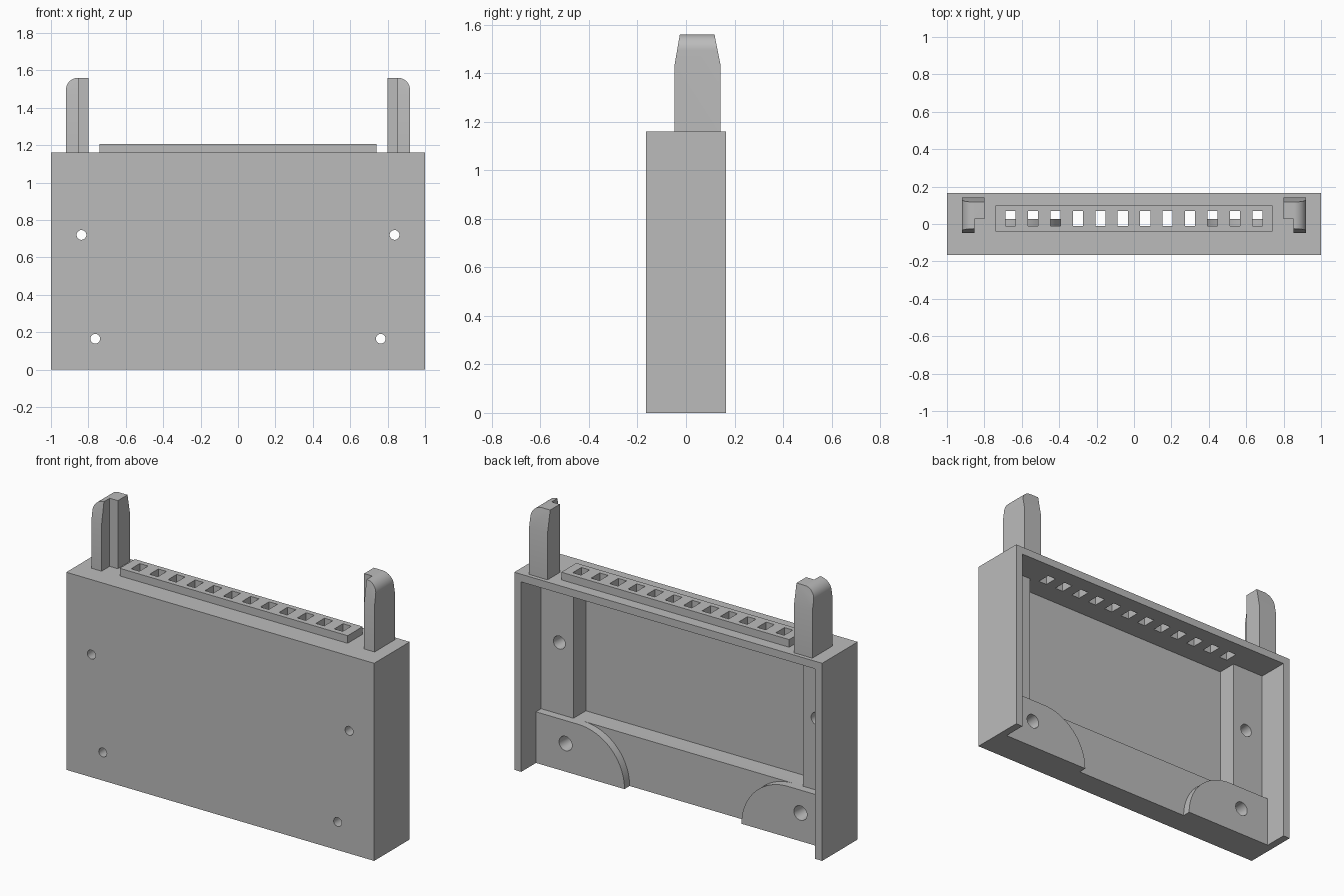
import bpy, bmesh, math
from mathutils import Vector

cube = bpy.data.objects.get("Cube")
if cube:
    bpy.data.objects.remove(cube, do_unlink=True)

grey = bpy.data.materials.new("plain grey")
grey.use_nodes = True
grey.diffuse_color = (0.5, 0.5, 0.5, 1)
grey.node_tree.nodes["Principled BSDF"].inputs["Base Color"].default_value = grey.diffuse_color


def finish(name, bm):
    bmesh.ops.recalc_face_normals(bm, faces=bm.faces)
    mesh = bpy.data.meshes.new(name)
    bm.to_mesh(mesh)
    bm.free()
    mesh.materials.append(grey)
    obj = bpy.data.objects.new(name, mesh)
    bpy.context.collection.objects.link(obj)
    return obj


def prism(name, points, start, end, axis="Y"):
    """Extrude an outline along y (points are x, z) or along x (points are y, z)."""
    bm = bmesh.new()
    place = (lambda a, b: (a, start, b)) if axis == "Y" else (lambda a, b: (start, a, b))
    face = bm.faces.new([bm.verts.new(place(a, b)) for a, b in points])
    moved = bmesh.ops.extrude_face_region(bm, geom=[face])["geom"]
    step = Vector((0, end - start, 0)) if axis == "Y" else Vector((end - start, 0, 0))
    bmesh.ops.translate(bm, vec=step, verts=[v for v in moved if isinstance(v, bmesh.types.BMVert)])
    return finish(name, bm)


def box(name, x, y, z):
    outline = [(x[0], z[0]), (x[1], z[0]), (x[1], z[1]), (x[0], z[1])]
    return prism(name, outline, *y)


def tapered_hole(x, z):
    """Screw hole that widens towards the back."""
    depth = 0.25
    bm = bmesh.new()
    bmesh.ops.create_cone(bm, cap_ends=True, segments=32, radius1=0.045, radius2=0.024, depth=depth)
    for v in bm.verts:
        v.co = Vector((x + v.co.x, 0.06 - depth / 2 - v.co.z, z + v.co.y))
    return finish("hole_cutter", bm)


def combine(target, tool, operation):
    mod = target.modifiers.new(operation, "BOOLEAN")
    mod.operation, mod.object, mod.solver = operation, tool, "EXACT"
    bpy.context.view_layer.objects.active = target
    bpy.ops.object.modifier_apply(modifier=mod.name)
    bpy.data.objects.remove(tool, do_unlink=True)


def arc(cx, cz, radius, a0, a1, steps):
    angles = [math.radians(a0 + (a1 - a0) * i / steps) for i in range(steps + 1)]
    return [(cx + radius * math.cos(a), cz + radius * math.sin(a)) for a in angles]


TOP, INNER, LEDGE_Y = 1.16, 0.955, -0.02

# Case, open at the back and the bottom, with a deeper central pocket
case = box("case", (-1, 1), (-0.165, 0.165), (0, TOP))
combine(case, box("cavity", (-INNER, INNER), (LEDGE_Y, 0.3), (-0.1, 1.115)), "DIFFERENCE")
combine(case, box("pocket", (-0.745, 0.745), (-0.135, 0.1), (0.3, 1.115)), "DIFFERENCE")

# Raised socket strip on top
combine(case, box("strip", (-0.74, 0.74), (-0.04, 0.1), (1.13, 1.205)), "UNION")

# Rounded mounting pads in the lower corners
for side in (-1, 1):
    outline = [(0.98, 0), (0.98, 0.3)] + arc(0.68, 0, 0.3, 90, 180, 20)
    pad = prism("pad", [(side * x, z) for x, z in outline], -0.06, 0.028)
    combine(case, pad, "UNION")

# Socket slots through the strip, screw holes through the front
for i in range(12):
    x = -0.66 + 0.12 * i
    combine(case, box("slot", (x - 0.027, x + 0.027), (-0.01, 0.07), (1.05, 1.3)), "DIFFERENCE")
for x, z in ((0.837, 0.72), (0.763, 0.165)):
    for side in (-1, 1):
        combine(case, tapered_hole(side * x, z), "DIFFERENCE")

# Guide posts: rounded outer corner, tapered top, notched inner front edge
posts = []
for side, name in ((-1, "right_guide_post"), (1, "left_guide_post")):
    outline = [(0.8, 1.14), (0.92, 1.14)] + arc(0.855, 1.495, 0.065, 0, 90, 12) + [(0.8, 1.56)]
    post = prism(name, [(side * x, z) for x, z in outline], -0.1, 0.2)
    taper = [(-0.047, 1.1), (0.142, 1.1), (0.142, 1.435), (0.117, 1.562), (-0.025, 1.562), (-0.047, 1.435)]
    combine(post, prism("taper", taper, -1.2, 1.2, "X"), "INTERSECT")
    notch = box("notch", sorted((side * 0.7, side * 0.853)), (-0.2, 0.028), (1.0, 1.7))
    combine(post, notch, "DIFFERENCE")
    posts.append(post)

# Smooth the round surfaces and keep the edges sharp
bpy.ops.object.select_all(action="DESELECT")
for obj in [case] + posts:
    obj.select_set(True)
bpy.context.view_layer.objects.active = case
bpy.ops.object.shade_smooth_by_angle(angle=math.radians(30))
